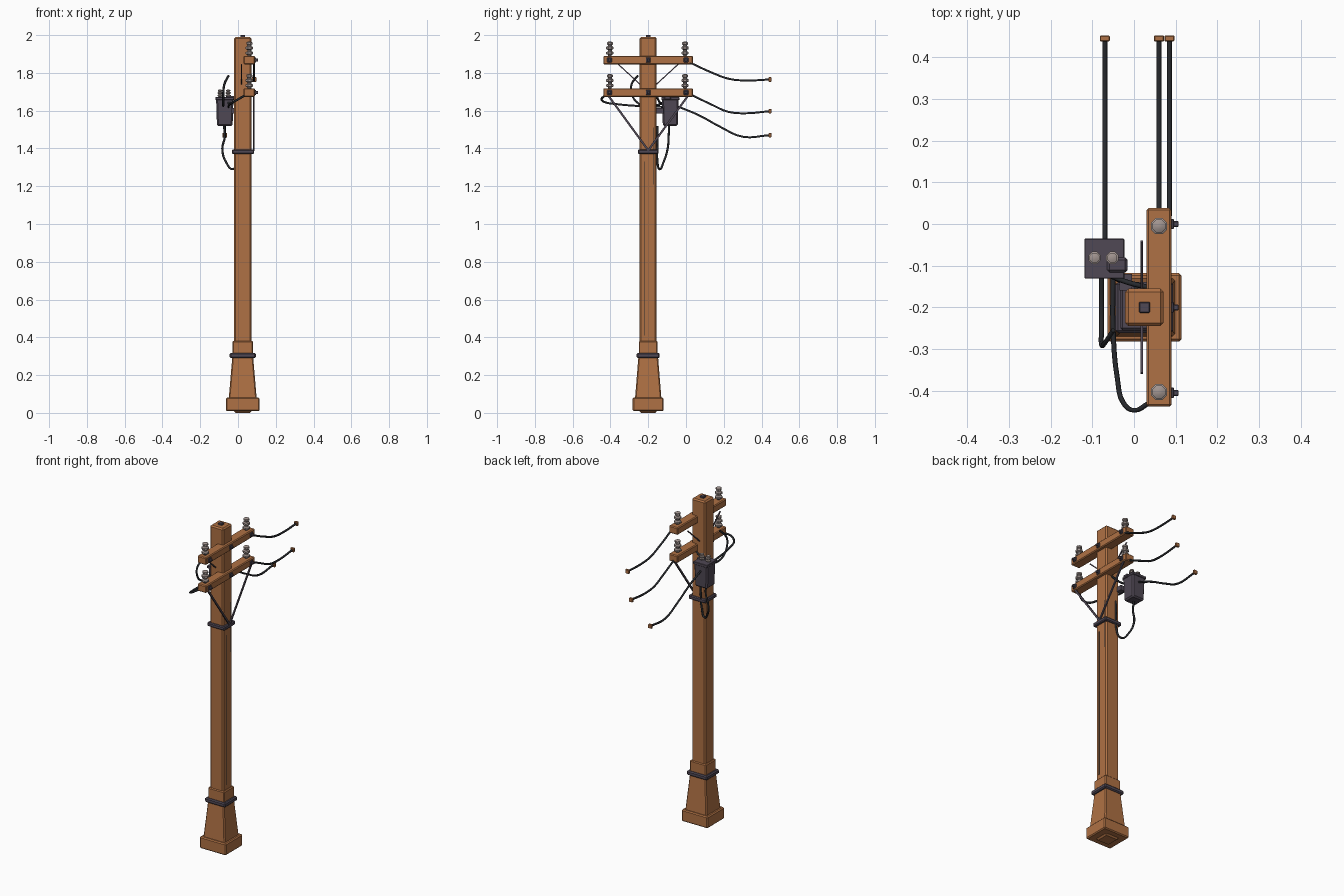
import bpy, bmesh, math
from mathutils import Vector

if "Cube" in bpy.data.objects:
    bpy.data.objects.remove(bpy.data.objects["Cube"])


def material(name, rgb):
    m = bpy.data.materials.new(name)
    m.use_nodes = True
    m.diffuse_color = (*rgb, 1)
    m.node_tree.nodes["Principled BSDF"].inputs["Base Color"].default_value = (*rgb, 1)
    return m


WOOD = material("brown_wood", (0.43, 0.165, 0.058))
METAL = material("dark_metal", (0.08, 0.065, 0.089))
CERAMIC = material("grey_ceramic", (0.36, 0.30, 0.28))
RUBBER = material("black_rubber", (0.02, 0.022, 0.026))
PX, PY = 0.025, -0.2  # pole axis


def finish(name, bm, mat, bevel=0.0, smooth=False):
    bmesh.ops.recalc_face_normals(bm, faces=bm.faces)
    mesh = bpy.data.meshes.new(name)
    bm.to_mesh(mesh)
    bm.free()
    mesh.materials.append(mat)
    ob = bpy.data.objects.new(name, mesh)
    bpy.context.collection.objects.link(ob)
    if bevel:
        mod = ob.modifiers.new("bevel", "BEVEL")
        mod.width = bevel
        mod.segments = 1
    if smooth:
        bpy.ops.object.select_all(action='DESELECT')
        ob.select_set(True)
        bpy.context.view_layer.objects.active = ob
        bpy.ops.object.shade_smooth_by_angle(angle=math.radians(40))
    return ob


def block(name, centre, size, mat, bevel=0.0, bottom_scale=1.0):
    """Box, optionally tapered towards its bottom."""
    bm = bmesh.new()
    bmesh.ops.create_cube(bm, size=1)
    for v in bm.verts:
        s = bottom_scale if v.co.z < 0 else 1.0
        v.co = Vector((v.co.x * size[0] * s, v.co.y * size[1] * s, v.co.z * size[2])) + Vector(centre)
    return finish(name, bm, mat, bevel)


def lathe(name, base, profile, mat, sides=8):
    """Stack of rings (radius, height) around a vertical axis."""
    bm = bmesh.new()
    rings = []
    for r, h in profile:
        rings.append([bm.verts.new((base[0] + r * math.cos(a), base[1] + r * math.sin(a), base[2] + h))
                      for a in (2 * math.pi * (i + 0.5) / sides for i in range(sides))])
    for low, high in zip(rings, rings[1:]):
        for i in range(sides):
            j = (i + 1) % sides
            bm.faces.new((low[i], low[j], high[j], high[i]))
    bm.faces.new(rings[0])
    bm.faces.new(rings[-1])
    return finish(name, bm, mat, smooth=True)


def strut(name, a, b, width, depth, mat):
    """Flat bar between two points lying in a plane of constant x."""
    a, b = Vector(a), Vector(b)
    side = (b - a).normalized().cross(Vector((1, 0, 0))) * width / 2
    out = Vector((depth / 2, 0, 0))
    bm = bmesh.new()
    ends = [[bm.verts.new(p + s * side + t * out) for s, t in ((-1, -1), (1, -1), (1, 1), (-1, 1))]
            for p in (a, b)]
    for i in range(4):
        j = (i + 1) % 4
        bm.faces.new((ends[0][i], ends[0][j], ends[1][j], ends[1][i]))
    for e in ends:
        bm.faces.new(e)
    return finish(name, bm, mat)


def cable(name, points, radius=0.006):
    """Smooth tube through the given points."""
    cu = bpy.data.curves.new(name, 'CURVE')
    cu.dimensions = '3D'
    cu.bevel_depth = radius
    cu.bevel_resolution = 1
    cu.resolution_u = 4
    cu.use_fill_caps = True
    sp = cu.splines.new('BEZIER')
    sp.bezier_points.add(len(points) - 1)
    for bp, p in zip(sp.bezier_points, points):
        bp.co = p
        bp.handle_left_type = bp.handle_right_type = 'AUTO'
    cu.materials.append(RUBBER)
    ob = bpy.data.objects.new(name, cu)
    bpy.context.collection.objects.link(ob)
    bpy.ops.object.select_all(action='DESELECT')
    ob.select_set(True)
    bpy.context.view_layer.objects.active = ob
    bpy.ops.object.convert(target='MESH')


# Pole, footing and straps
block("pole", (PX, PY, 0.995), (0.092, 0.09, 1.99), WOOD, 0.008)
block("pole_top_bolt", (PX, PY, 1.993), (0.026, 0.026, 0.014), METAL, 0.002)
block("footing_slab", (PX, PY, 0.045), (0.178, 0.164, 0.072), WOOD, 0.006)
block("footing_taper", (PX, PY, 0.19), (0.108, 0.102, 0.24), WOOD, 0.006, bottom_scale=1.38)
block("footing_collar", (PX, PY, 0.342), (0.11, 0.1, 0.076), WOOD, 0.005)
block("footing_strap", (PX, PY, 0.303), (0.138, 0.122, 0.027), METAL, 0.006)
block("brace_strap", (PX + 0.002, PY, 1.383), (0.118, 0.11, 0.024), METAL, 0.005)

# Cracks in the wood
block("long_crack", (0.0715, -0.218, 0.87), (0.002, 0.004, 0.92), RUBBER)
block("short_crack", (0.0715, -0.173, 1.36), (0.002, 0.004, 0.3), RUBBER)

# Crossarms with bolts and insulators
insulator = [(0.008, 0), (0.012, 0.008), (0.021, 0.012), (0.021, 0.022), (0.011, 0.027),
             (0.011, 0.034), (0.021, 0.038), (0.021, 0.049), (0.012, 0.054), (0.012, 0.06),
             (0.017, 0.063), (0.017, 0.073), (0.008, 0.078)]
for level, z in (("lower", 1.696), ("upper", 1.868)):
    block(level + "_crossarm", (0.06, PY, z), (0.06, 0.476, 0.045), WOOD, 0.005)
    for y in (-0.405, -0.2, 0.0):
        block(level + "_arm_bolt_plate", (0.092, y, z), (0.008, 0.025, 0.025), METAL, 0.002)
        block(level + "_arm_bolt", (0.1, y, z), (0.014, 0.014, 0.014), METAL, 0.002)
    for y in (-0.403, -0.005):
        lathe(level + "_insulator", (0.06, y, z + 0.02), insulator, CERAMIC)

# Braces on both sides of the pole
for s in (-1, 1):
    strut("lower_brace", (0.083, PY, 1.39), (0.083, PY + s * 0.215, 1.685), 0.011, 0.007, METAL)
    strut("upper_brace", (0.018, PY, 1.70), (0.018, PY + s * 0.158, 1.845), 0.006, 0.006, METAL)

# Transformer box
block("transformer_box", (-0.07, -0.083, 1.592), (0.092, 0.088, 0.146), METAL, 0.008, bottom_scale=0.9)
block("transformer_lid", (-0.071, -0.083, 1.664), (0.096, 0.096, 0.016), METAL, 0.002)
block("transformer_bracket", (-0.04, -0.098, 1.667), (0.05, 0.036, 0.022), METAL, 0.006)
block("transformer_mount", (-0.02, -0.14, 1.6), (0.03, 0.04, 0.03), METAL)
terminal = [(r * 0.75, h * 0.52) for r, h in insulator]
for x in (-0.095, -0.052):
    lathe("transformer_terminal", (x, -0.081, 1.671), terminal, CERAMIC)

# Line cables leaving to the back, with wooden end caps
lines = {
    "upper_line": (0.085, ((0.02, 1.855), (0.14, 1.80), (0.23, 1.768), (0.33, 1.76), (0.44, 1.765))),
    "lower_line": (0.06, ((0.02, 1.688), (0.14, 1.63), (0.22, 1.595), (0.31, 1.586), (0.44, 1.597))),
    "transformer_line": (-0.07, ((-0.05, 1.625), (0.07, 1.575), (0.18, 1.515), (0.3, 1.462), (0.44, 1.47))),
}
for name, (x, path) in lines.items():
    cable(name, [(x, y, z) for y, z in path])
    block(name + "_end_cap", (x, 0.445, path[-1][1]), (0.024, 0.014, 0.024), WOOD, 0.002)

# Loose cables around the transformer
cable("hanging_loop", [(-0.075, -0.09, 1.53), (-0.07, -0.092, 1.46), (-0.083, -0.097, 1.4),
                       (-0.062, -0.12, 1.325), (-0.025, -0.14, 1.29), (0.0, -0.152, 1.34),
                       (0.005, -0.15, 1.43), (0.005, -0.152, 1.52)])
cable("side_loop", [(-0.078, -0.11, 1.64), (-0.078, -0.2, 1.625), (-0.078, -0.25, 1.637),
                    (-0.078, -0.288, 1.69), (-0.072, -0.288, 1.74), (-0.05, -0.255, 1.785)])
cable("arm_feed", [(-0.05, -0.11, 1.62), (-0.05, -0.255, 1.625), (-0.04, -0.37, 1.635),
                   (-0.025, -0.43, 1.645), (0.0, -0.447, 1.66), (0.035, -0.43, 1.68)])
cable("pole_feed", [(-0.055, -0.125, 1.64), (-0.015, -0.14, 1.645), (0.035, -0.152, 1.67)])
